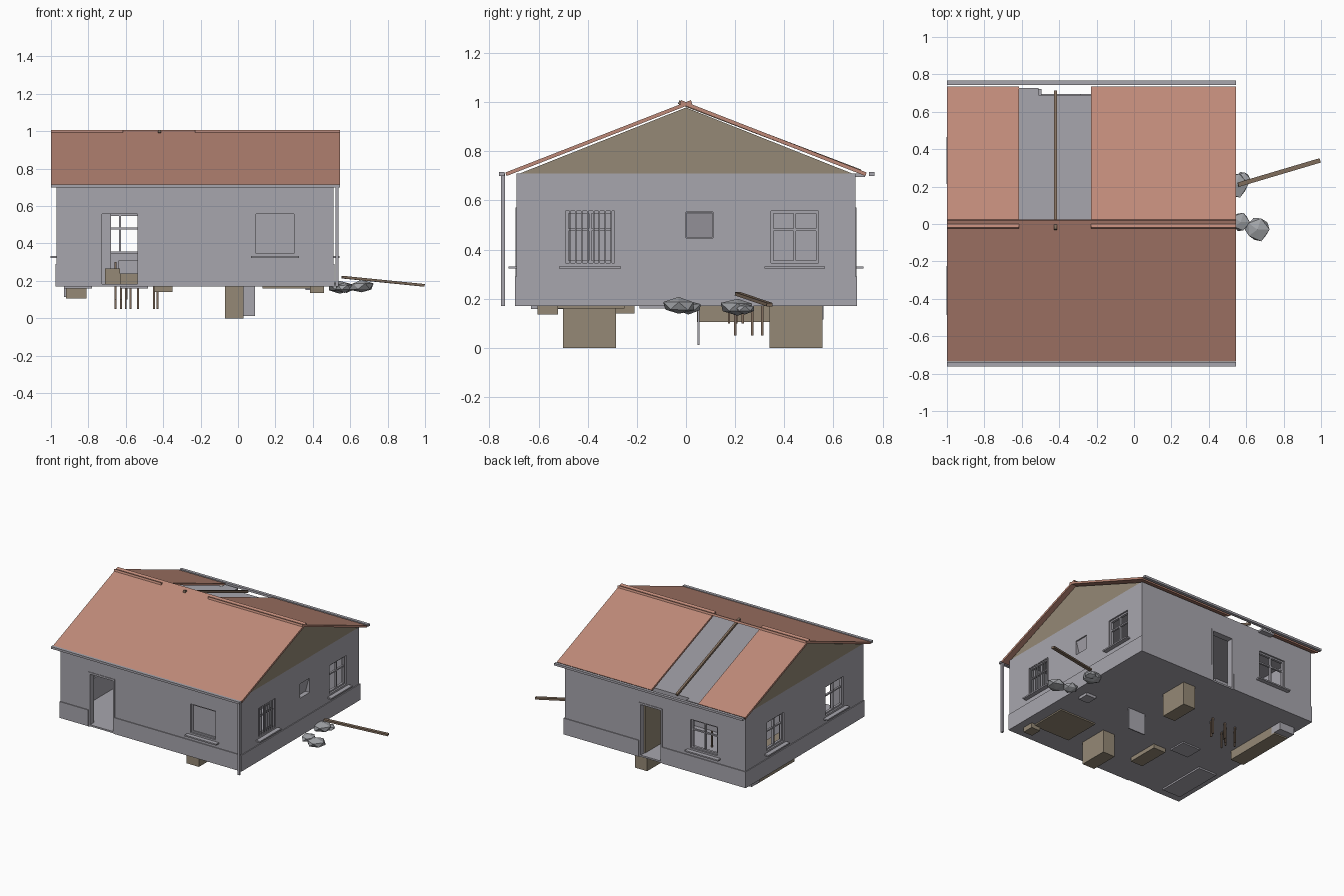
import bpy, bmesh, math, random
from mathutils import Vector

if "Cube" in bpy.data.objects:
    bpy.data.objects.remove(bpy.data.objects["Cube"])

random.seed(4)


def material(name, rgb):
    m = bpy.data.materials.new(name)
    m.diffuse_color = (*rgb, 1)
    m.use_nodes = True
    m.node_tree.nodes["Principled BSDF"].inputs["Base Color"].default_value = m.diffuse_color
    return m


GREY = material("grey plaster", (0.39, 0.38, 0.42))
ROOF = material("terracotta", (0.52, 0.255, 0.19))
TAN = material("tan boards", (0.30, 0.25, 0.18))
WOOD = material("brown wood", (0.22, 0.155, 0.11))
STONE = material("rubble grey", (0.36, 0.37, 0.39))


def add(name, bm, mat):
    bmesh.ops.recalc_face_normals(bm, faces=bm.faces)
    me = bpy.data.meshes.new(name)
    bm.to_mesh(me)
    bm.free()
    me.materials.append(mat)
    ob = bpy.data.objects.new(name, me)
    bpy.context.scene.collection.objects.link(ob)
    return ob


def boxes(name, mat, *specs):
    """One object from boxes given as (x0, x1, y0, y1, z0, z1)."""
    bm = bmesh.new()
    for x0, x1, y0, y1, z0, z1 in specs:
        for v in bmesh.ops.create_cube(bm, size=1)["verts"]:
            v.co = Vector((x1 if v.co.x > 0 else x0, y1 if v.co.y > 0 else y0,
                           z1 if v.co.z > 0 else z0))
    return add(name, bm, mat)


def extrude_x(name, mat, profile, x0, x1):
    """Extrude a closed (y, z) profile along x."""
    bm = bmesh.new()
    f = bm.faces.new([bm.verts.new((x0, y, z)) for y, z in profile])
    r = bmesh.ops.extrude_face_region(bm, geom=[f])
    for v in r["geom"]:
        if isinstance(v, bmesh.types.BMVert):
            v.co.x = x1
    return add(name, bm, mat)


def beam(name, mat, a, b, w, h):
    a, b = Vector(a), Vector(b)
    ob = boxes(name, mat, (-w / 2, w / 2, -h / 2, h / 2, 0, (b - a).length))
    ob.rotation_euler = (b - a).to_track_quat('Z', 'Y').to_euler()
    ob.location = a
    return ob


def cut(ob, cutters):
    """Subtract cutters, bake the result, and remove them."""
    for c in cutters:
        m = ob.modifiers.new("opening", 'BOOLEAN')
        m.operation, m.solver, m.object = 'DIFFERENCE', 'EXACT', c
        c.hide_render = True
    dg = bpy.context.evaluated_depsgraph_get()
    me = bpy.data.meshes.new_from_object(ob.evaluated_get(dg))
    ob.modifiers.clear()
    ob.data = me
    for c in cutters:
        bpy.data.objects.remove(c)


# House extents and wall thickness
X0, X1, Y, Z0, Z1, T = -0.97, 0.51, 0.69, 0.17, 0.71, 0.04


def on_wall(side, u0, u1, d0, d1, z0, z1):
    """Box on a wall: u runs along it, d is depth outward from its face."""
    if side == "front":
        return (u0, u1, -Y - d1, -Y - d0, z0, z1)
    if side == "back":
        return (u0, u1, Y + d0, Y + d1, z0, z1)
    if side == "right":
        return (X1 + d0, X1 + d1, u0, u1, z0, z1)
    return (X0 - d1, X0 - d0, u0, u1, z0, z1)


WINDOWS = [("front", 0.095, 0.30), ("back", -0.74, -0.52), ("right", -0.49, -0.29),
           ("right", 0.345, 0.54), ("left", 0.24, 0.44), ("left", -0.46, -0.25)]
DOORS = [("front", -0.74, -0.525), ("back", -0.29, -0.10)]
VENT = ("right", 0.0, 0.11)
WZ0, WZ1 = 0.345, 0.557


def openings():
    s = [on_wall(*w, -0.1, 0.1, WZ0, WZ1) for w in WINDOWS]
    s += [on_wall(*d, -0.1, 0.1, Z0 + 0.012, 0.57) for d in DOORS]
    return s + [on_wall(*VENT, -0.1, 0.1, 0.447, 0.553)]


# Hollow walls, leaving a floor slab and ceiling slab
walls = boxes("walls", GREY, (X0, X1, -Y, Y, Z0, Z1))
room = boxes("room_cutter", GREY, (X0 + T, X1 - T, -Y + T, Y - T, Z0 + 0.012, Z1 - 0.015))
cut(walls, [room, boxes("opening_cutter", GREY, *openings())])

# Plinth strips broken at the doors
plinth = []
for side, lo, hi in (("front", X0, X1), ("back", X0, X1),
                     ("left", -Y - .006, Y + .006), ("right", -Y - .006, Y + .006)):
    gaps = [d for d in DOORS if d[0] == side]
    stops = [lo] + [v for d in gaps for v in d[1:]] + [hi]
    for a, b in zip(stops[::2], stops[1::2]):
        plinth.append(on_wall(side, a, b, 0, 0.006, Z0, 0.29))
boxes("plinth", GREY, *plinth)

# Window frames and sills
frames, sills = [], []
for side, a, b in WINDOWS:
    mid, w = (a + b) / 2, 0.011
    frames += [on_wall(side, a, a + w, -.03, -.012, WZ0, WZ1),
               on_wall(side, b - w, b, -.03, -.012, WZ0, WZ1),
               on_wall(side, a, b, -.03, -.012, WZ1 - w, WZ1),
               on_wall(side, a, b, -.03, -.012, WZ0, WZ0 + w)]
    if side != "front":
        frames += [on_wall(side, mid - w / 2, mid + w / 2, -.03, -.012, WZ0, WZ1),
                   on_wall(side, a, b, -.028, -.014, 0.475, 0.485)]
    sills.append(on_wall(side, a - .026, b + .026, -.01, .032, 0.322, 0.332))
boxes("window_frames", GREY, *frames)
boxes("window_sills", GREY, *sills)
boxes("front_window_pane", GREY, on_wall("front", 0.1, 0.295, -.024, -.02, WZ0, WZ1))
boxes("window_bars", GREY, *[on_wall("right", y, y + .006, -.008, 0, WZ0, WZ1)
                             for y in [-0.475 + 0.024 * i for i in range(8)]])
beam("vent_flap", GREY, (X1 - .035, 0.055, 0.45), (X1 - .008, 0.055, 0.55), 0.106, 0.006)

# Door frames and the open back door
jambs = []
for side, a, b in DOORS:
    jambs += [on_wall(side, a, a + .012, -.045, .004, Z0, .57),
              on_wall(side, b - .012, b, -.045, .004, Z0, .57),
              on_wall(side, a, b, -.045, .004, .558, .572)]
boxes("door_frames", GREY, *jambs)
boxes("back_door", TAN, (-0.122, -0.112, 0.47, 0.65, 0.185, 0.557))

# Gable boards at both ends
for name, a, b in (("right_gable", X1 - .02, X1), ("left_gable", X0, X0 + .02)):
    extrude_x(name, TAN, [(-0.675, Z1), (0.675, Z1), (0, 0.978)], a, b)


# Roof slabs crossing at the ridge; the rear slope has a missing bay
def roof_profile(s):
    pitch, th = 0.39, 0.016
    top = lambda y: 1.0 - pitch * y
    return [(s * y, top(y) + d) for y, d in ((-.02, 0), (.735, 0), (.73, -th), (-.025, -th))]


extrude_x("front_roof", ROOF, roof_profile(-1), -1, 0.545)
extrude_x("rear_roof_left", ROOF, roof_profile(1), -1, -0.615)
extrude_x("rear_roof_right", ROOF, roof_profile(1), -0.23, 0.545)
beam("rafter", WOOD, (-0.42, -0.03, 1.0), (-0.42, 0.71, 0.718), 0.016, 0.016)

# Gutters and downpipe
boxes("gutters", GREY, *[(-1, 0.545, y - .011, y + .011, 0.70, 0.716) for y in (-0.75, 0.755)])
boxes("downpipe", GREY, (0.522, 0.538, -0.753, -0.737, Z0, 0.71))
boxes("wall_plate_end", GREY, (-0.615, -0.51, 0.69, 0.728, 0.695, 0.71))

# Inner partitions
boxes("partitions", GREY, (-0.36, -0.34, -0.65, 0.1, .18, .69), (0.05, 0.07, -0.65, 0.65, .18, .69),
      (-0.93, -0.68, 0.02, 0.04, .18, .69), (-0.52, 0.05, 0.08, 0.1, .18, .69))

# Furniture sunk through the floor
boxes("wardrobes", TAN, (-0.07, 0.03, -0.5, -0.285, 0, 0.45), (-0.07, 0.03, 0.34, 0.555, 0, 0.45))
boxes("fallen_door", GREY, (-0.05, 0.09, 0.046, 0.054, 0.012, 0.4))
boxes("bed", TAN, (0.13, 0.43, -0.53, -0.25, 0.16, 0.24))
boxes("bedside_box", TAN, (0.385, 0.46, -0.605, -0.52, 0.135, 0.24))
boxes("bench", TAN, (-0.45, -0.35, -0.45, -0.21, 0.14, 0.25))
boxes("counter", TAN, (-0.92, -0.81, 0.045, 0.50, 0.105, 0.30))
boxes("sink_block", GREY, (-0.93, -0.81, 0.47, 0.56, 0.115, 0.31))
boxes("low_table", GREY, (-0.63, -0.48, -0.19, -0.06, 0.16, 0.24))
boxes("floor_mat", GREY, (-0.93, -0.78, -0.63, -0.25, 0.158, 0.18))
boxes("small_crate", GREY, (0.36, 0.44, -0.05, 0.03, 0.15, 0.21))
boxes("hall_boxes", TAN, (-0.71, -0.63, -0.45, -0.3, .18, .265), (-0.63, -0.525, -0.5, -0.3, .18, .24),
      (-0.57, -0.525, -0.3, -0.2, .18, .30))
boxes("hall_chest", GREY, (-0.64, -0.53, -0.42, -0.32, .24, .31))

# Chair legs
legs = [(-.655, .27), (-.575, .27), (-.625, .31), (-.535, .31), (-.60, .20),
        (-.45, .27), (-.43, .31)]
boxes("chair_legs", WOOD, *[(x - .005, x + .005, y - .005, y + .005, 0.05, 0.3) for x, y in legs])
boxes("short_legs", WOOD, *[(-.66 + .03 * i, -.65 + .03 * i, y, y + .01, 0.1, 0.25)
                            for i, y in enumerate((.17, .2, .225))])

# Rubble stones and loose plank outside
for i, (x, y, z, r) in enumerate(((0.545, 0.21, 0.165, 0.075), (0.66, -0.03, 0.17, 0.07),
                                  (0.57, 0.01, 0.165, 0.055), (0.58, 0.24, 0.16, 0.045))):
    bm = bmesh.new()
    bmesh.ops.create_icosphere(bm, subdivisions=1, radius=r)
    for v in bm.verts:
        k = random.uniform(0.85, 1.1)
        v.co = Vector((x + v.co.x * k, y + v.co.y * k, z + v.co.z * k * 0.5))
    add("rubble_stone_%d" % (i + 1), bm, STONE)
beam("loose_plank", WOOD, (0.557, 0.21, 0.22), (0.995, 0.34, 0.176), 0.024, 0.014)
